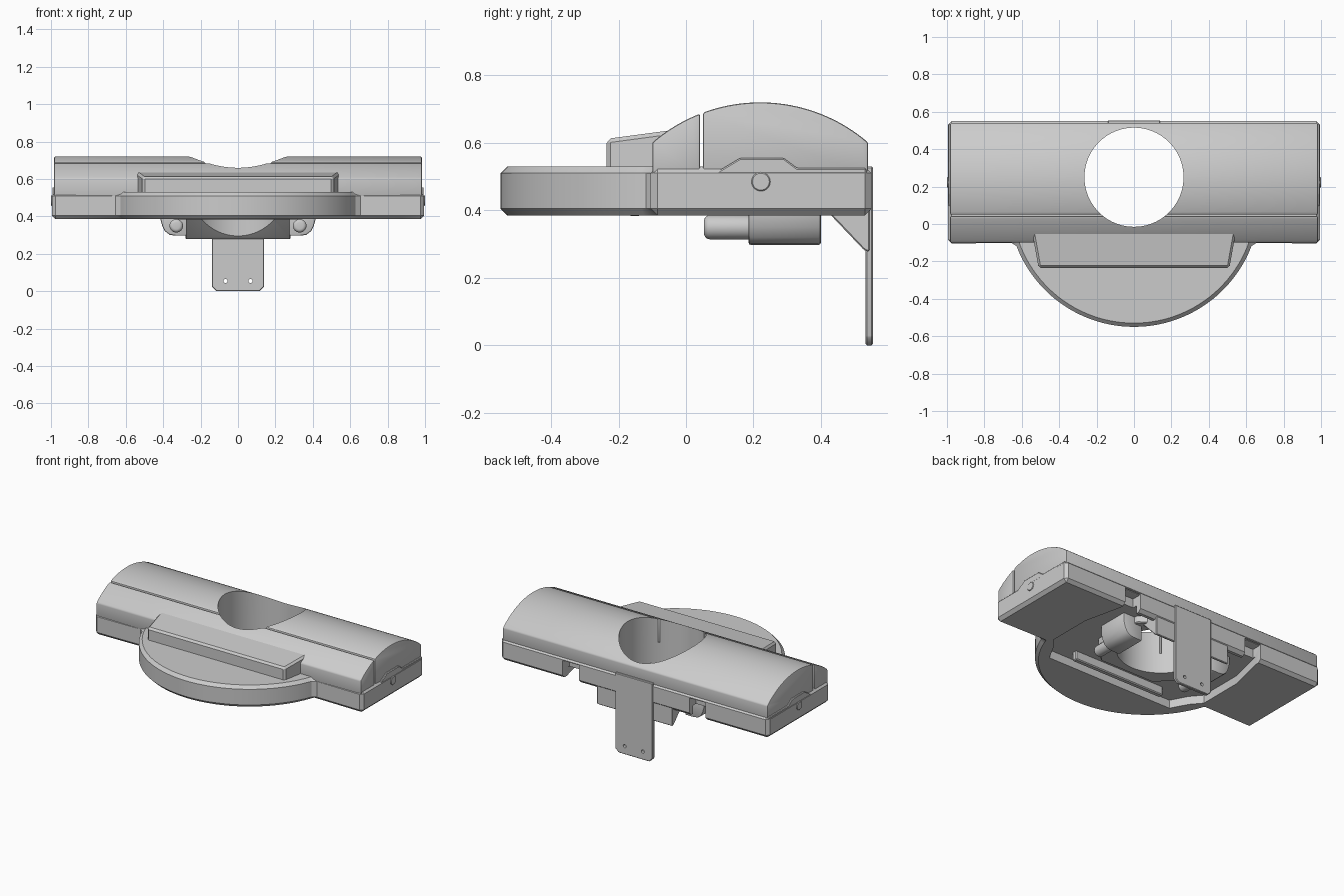
import bpy, bmesh, math

if "Cube" in bpy.data.objects:
    bpy.data.objects.remove(bpy.data.objects["Cube"])

cutters = []


def prism(name, pts, lo, hi, axis='z'):
    """Extrude a 2D outline along an axis: x takes (y,z), y takes (x,z), z takes (x,y)."""
    place = {'x': lambda p, t: (t, p[0], p[1]),
             'y': lambda p, t: (p[0], t, p[1]),
             'z': lambda p, t: (p[0], p[1], t)}[axis]
    bm = bmesh.new()
    low = [bm.verts.new(place(p, lo)) for p in pts]
    top = [bm.verts.new(place(p, hi)) for p in pts]
    bm.faces.new(low)
    bm.faces.new(top)
    n = len(pts)
    for i in range(n):
        j = (i + 1) % n
        bm.faces.new((low[i], low[j], top[j], top[i]))
    bmesh.ops.recalc_face_normals(bm, faces=bm.faces)
    me = bpy.data.meshes.new(name)
    bm.to_mesh(me)
    bm.free()
    ob = bpy.data.objects.new(name, me)
    bpy.context.collection.objects.link(ob)
    return ob


def rect(x0, x1, y0, y1):
    return [(x0, y0), (x1, y0), (x1, y1), (x0, y1)]


def circle(cx, cy, r, n=64):
    return [(cx + r * math.cos(2 * math.pi * i / n), cy + r * math.sin(2 * math.pi * i / n))
            for i in range(n)]


def mirrored(half):
    return half + [(-x, y) for x, y in reversed(half)]


def cutter(*args):
    ob = prism(*args)
    ob.hide_render = True
    cutters.append(ob)
    return ob


def finish(ob, bevel=0.0, cuts=(), segments=1):
    """Bevel, cut, bake the modifiers and smooth by angle."""
    if bevel:
        m = ob.modifiers.new('bevel', 'BEVEL')
        m.width, m.segments = bevel, segments
        m.limit_method, m.angle_limit = 'ANGLE', math.radians(30)
    for c in cuts:
        m = ob.modifiers.new('cut', 'BOOLEAN')
        m.operation, m.solver, m.object = 'DIFFERENCE', 'EXACT', c
    dg = bpy.context.evaluated_depsgraph_get()
    dg.update()
    me = bpy.data.meshes.new_from_object(ob.evaluated_get(dg))
    ob.modifiers.clear()
    ob.data = me
    bpy.ops.object.select_all(action='DESELECT')
    ob.select_set(True)
    bpy.context.view_layer.objects.active = ob
    bpy.ops.object.shade_smooth_by_angle(angle=math.radians(30))
    return ob


# Cutters: round opening, underside recess, rear notches
hole = cutter('opening_cutter', circle(0, 0.25, 0.265, 96), -0.2, 1.0)
recess = cutter('recess_cutter', mirrored([(0.47, -0.23), (0.53, -0.12), (0.59, -0.05),
                                           (0.59, 0.25), (0.53, 0.51)]), 0.2, 0.44)
notches = [cutter('notch_cutter', rect(min(s * 0.41, s * 0.53), max(s * 0.41, s * 0.53),
                                       0.48, 0.7), 0.2, 0.505) for s in (-1, 1)]

# Base: long bar with a round front apron
R, cy = 0.673, 0.123
a = math.acos((cy + 0.1) / R)
arc = [(R * math.sin(a * (1 - 2 * i / 48)), cy - R * math.cos(a * (1 - 2 * i / 48)))
       for i in range(49)]
outline = [(0.995, 0.55), (0.995, -0.105)] + arc + [(-0.995, -0.105), (-0.995, 0.55)]
finish(prism('base', outline, 0.385, 0.53), 0.02, [hole, recess] + notches)

# Curved cover in two pieces with a thin seam
def dome(y):
    return 0.23 + math.sqrt(0.49 ** 2 - (y - 0.22) ** 2)

def cover(name, y0, y1, n):
    ys = [y0 + (y1 - y0) * i / n for i in range(n + 1)]
    return [(y0, 0.5)] + [(y, dome(y)) for y in ys] + [(y1, 0.5)]

for name, y0, y1, n in (('front_cover', -0.1, 0.042, 10), ('main_cover', 0.05, 0.54, 32)):
    finish(prism(name, cover(name, y0, y1, n), -0.983, 0.983, 'x'), 0.007, [hole], 2)

# Raised front block
block = prism('front_block', [(-0.51, -0.235), (0.51, -0.235), (0.545, -0.04), (-0.545, -0.04)],
              0.5, 0.612)
for v in block.data.vertices:
    if v.co.z > 0.6 and v.co.y > -0.1:
        v.co.z = 0.638
finish(block, 0.012, [hole])

# End plates with raised tab and pivot pin
plate = [(-0.09, 0.50), (0.09, 0.513), (0.16, 0.555), (0.29, 0.555), (0.33, 0.525),
         (0.535, 0.525), (0.535, 0.42), (-0.09, 0.42)]
for s in (-1, 1):
    finish(prism('end_plate', plate, *sorted((s * 0.95, s * 0.993)), 'x'), 0.004)
    finish(prism('pivot_pin', circle(0.222, 0.485, 0.028, 32), *sorted((s * 0.96, s)), 'x'), 0.003)

# Octagonal collar and rail inside the underside recess
finish(prism('collar', mirrored([(0.2, -0.07), (0.33, 0.06), (0.33, 0.42), (0.2, 0.52)]),
             0.395, 0.45), 0.005, [hole])
finish(prism('underside_rail', rect(-0.34, 0.34, -0.17, -0.135), 0.383, 0.45), 0.006)

# Sloped rear gusset, cut by the round opening
finish(prism('rear_gusset', [(0.39, 0.45), (0.39, 0.42), (0.43, 0.385), (0.525, 0.285),
                             (0.535, 0.278), (0.545, 0.278), (0.545, 0.45)],
             -0.28, 0.28, 'x'), 0.004, [hole])

# Hanging rear tab with two small holes
pins = [cutter('tab_hole_cutter', circle(s * 0.067, 0.055, 0.011, 24), 0.4, 0.7, 'y')
        for s in (-1, 1)]
finish(prism('rear_tab', mirrored([(0.115, 0), (0.14, 0.025), (0.14, 0.53)]),
             0.532, 0.554, 'y'), 0.004, pins)

# Side sockets with round-nosed plungers
for s in (-1, 1):
    prof = [(0.272, 0.45), (0.272, 0.297), (0.335, 0.297), (0.365, 0.302), (0.39, 0.32),
            (0.405, 0.35), (0.415, 0.385), (0.415, 0.45)]
    finish(prism('socket', [(s * x, z) for x, z in prof], 0.185, 0.40, 'y'), 0.008, (), 2)
    finish(prism('plunger', circle(s * 0.33, 0.35, 0.036, 32), 0.053, 0.25, 'y'), 0.018, (), 4)

for c in cutters:
    bpy.data.objects.remove(c, do_unlink=True)
